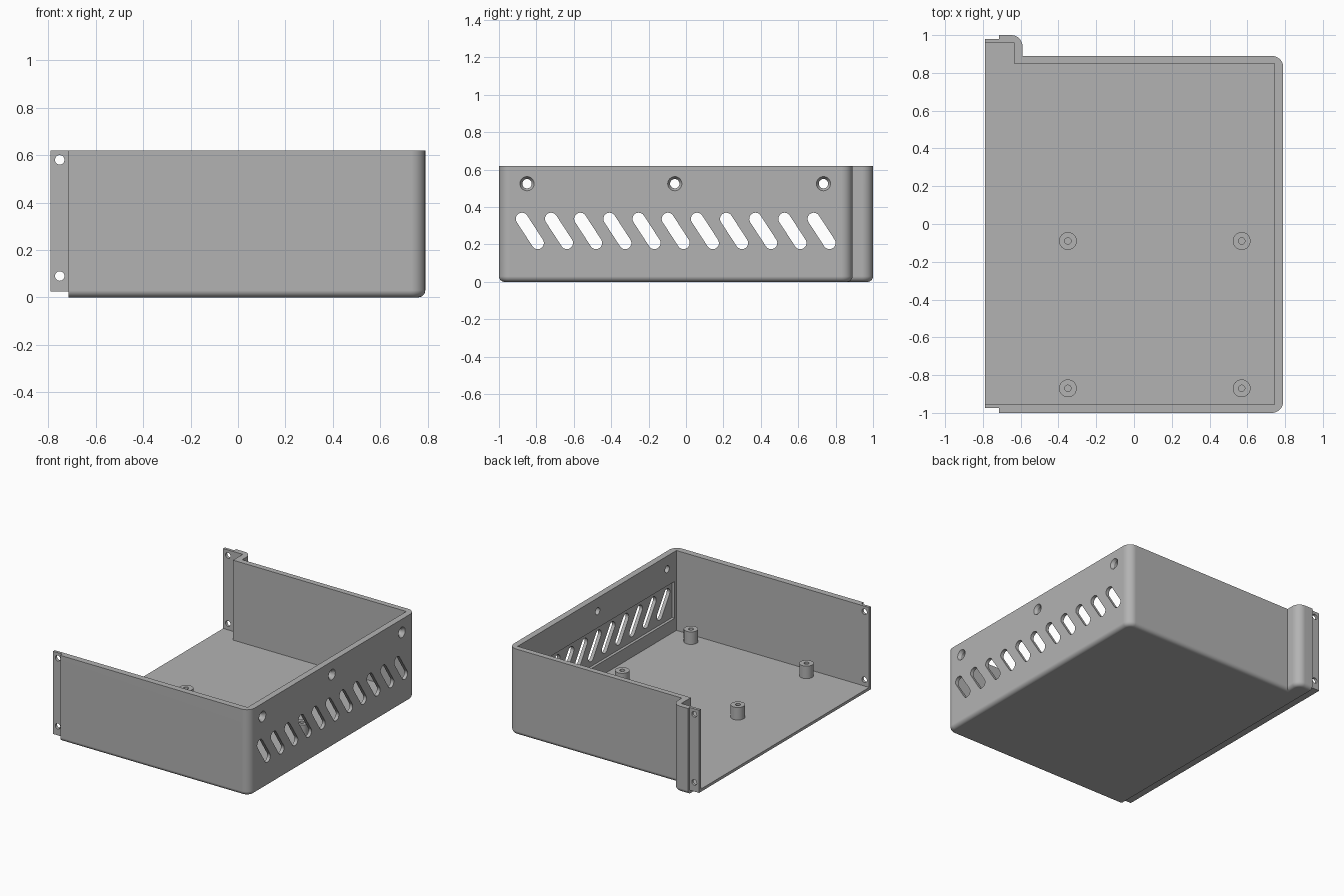
import bpy, bmesh, math
from mathutils import Matrix, Vector

cube = bpy.data.objects.get("Cube")
if cube:
    bpy.data.objects.remove(cube, do_unlink=True)

grey = bpy.data.materials.new("plain_grey")
grey.use_nodes = True
COLOR = (0.45, 0.45, 0.45, 1)
grey.diffuse_color = COLOR
grey.node_tree.nodes["Principled BSDF"].inputs["Base Color"].default_value = COLOR

HEIGHT, FLOOR = 0.62, 0.045


def loft(name, rings):
    """Closed solid skinned through rings of equal point count."""
    bm = bmesh.new()
    loops = [[bm.verts.new(p) for p in ring] for ring in rings]
    n = len(loops[0])
    for a, b in zip(loops, loops[1:]):
        for i in range(n):
            j = (i + 1) % n
            bm.faces.new((a[i], a[j], b[j], b[i]))
    bm.faces.new(loops[0][::-1])
    bm.faces.new(loops[-1])
    bmesh.ops.recalc_face_normals(bm, faces=bm.faces)
    mesh = bpy.data.meshes.new(name)
    bm.to_mesh(mesh)
    bm.free()
    mesh.materials.append(grey)
    obj = bpy.data.objects.new(name, mesh)
    bpy.context.collection.objects.link(obj)
    return obj


def prism(name, outline, z0, z1):
    return loft(name, [[(x, y, z) for x, y in outline] for z in (z0, z1)])


def box(name, x0, x1, y0, y1, z0, z1):
    return prism(name, [(x0, y0), (x1, y0), (x1, y1), (x0, y1)], z0, z1)


def arc(cx, cy, r, a0, a1, n):
    return [(cx + r * math.cos(math.radians(a0 + (a1 - a0) * i / n)),
             cy + r * math.sin(math.radians(a0 + (a1 - a0) * i / n)))
            for i in range(n + 1)]


def circle(cx, cy, r, n=32):
    return arc(cx, cy, r, 0, 360, n)[:-1]


def boolean(target, tool, operation="DIFFERENCE"):
    """Apply one boolean and discard the tool."""
    mod = target.modifiers.new("cut", "BOOLEAN")
    mod.operation, mod.solver, mod.object = operation, "EXACT", tool
    bpy.context.view_layer.objects.active = target
    bpy.ops.object.modifier_apply(modifier=mod.name)
    bpy.data.objects.remove(tool, do_unlink=True)


def smooth(obj):
    bpy.ops.object.select_all(action="DESELECT")
    obj.select_set(True)
    bpy.context.view_layer.objects.active = obj
    bpy.ops.object.shade_smooth_by_angle(angle=math.radians(30))
    mod = obj.modifiers.new("weighted_normals", "WEIGHTED_NORMAL")
    mod.keep_sharp = True


# Outer body: rounded footprint with a rear jog and a filleted bottom edge
def footprint(d):
    r = 0.06 - d
    return ([(-0.715, -1 + d)] + arc(0.73, -0.94, r, -90, 0, 8)
            + arc(0.73, 0.83, r, 0, 90, 8) + [(-0.59 - d, 0.89 - d)]
            + arc(-0.65, 0.94, r, 0, 90, 8) + [(-0.715, 1 - d)])


FILLET = 0.03
rings = []
for i in range(7):
    a = math.radians(15 * i)
    rings.append([(x, y, FILLET * (1 - math.sin(a)))
                  for x, y in footprint(FILLET * (1 - math.cos(a)))])
rings.reverse()
rings = [[(x, y, FILLET * (1 - math.cos(math.radians(15 * i))))
          for x, y in footprint(FILLET * (1 - math.sin(math.radians(15 * i))))]
         for i in range(7)]
rings.append([(x, y, HEIGHT) for x, y in footprint(0)])
shell = loft("case_shell", rings)

# Thin mating lip along the open side
boolean(shell, box("lip", -0.79, -0.70, -0.975, 0.98, 0.025, HEIGHT), "UNION")

# Interior cavity
boolean(shell, prism("cavity", [(-0.9, -0.955), (0.745, -0.955), (0.745, 0.85),
                                (-0.635, 0.85), (-0.635, 0.96), (-0.9, 0.96)],
                     FLOOR, 1.0))

# Shallow recess behind the vents
boolean(shell, box("vent_recess", 0.7, 0.765, -0.935, 0.83, 0.14, 0.405))

# Slanted vent slots through the side wall
top, bottom = Vector((-0.877, 0.337)), Vector((-0.793, 0.208))
tilt = math.degrees(math.atan2(top.y - bottom.y, top.x - bottom.x))
slot = (arc(top.x, top.y, 0.033, tilt - 90, tilt + 90, 12)
        + arc(bottom.x, bottom.y, 0.033, tilt + 90, tilt + 270, 12))
for k in range(11):
    boolean(shell, loft("vent", [[(x, y + 0.156 * k, z) for y, z in slot]
                                 for x in (0.7, 0.85)]))

# Countersunk screw holes in the side wall
for cy in (-0.85, -0.06, 0.735):
    boolean(shell, loft("screw_hole", [
        [(x, y, z) for y, z in circle(cy, 0.525, r)]
        for x, r in ((0.7, 0.025), (0.77, 0.025), (0.79, 0.038), (0.83, 0.038))]))

# Screw holes through both upright lips
for cz in (0.09, 0.58):
    for y0, y1 in ((-1.1, -0.9), (0.9, 1.1)):
        boolean(shell, loft("lip_hole", [[(x, y, z) for x, z in circle(-0.752, cz, 0.02)]
                                         for y in (y0, y1)]))
smooth(shell)

# Hollow mounting posts on the floor
for side, px in (("right", -0.35), ("left", 0.57)):
    for end, py in (("front", -0.87), ("rear", -0.09)):
        post = prism(f"mounting_post_{end}_{side}", circle(px, py, 0.047),
                     FLOOR - 0.005, 0.135)
        boolean(post, prism("bore", circle(px, py, 0.017, 20), FLOOR, 0.2))
        smooth(post)
